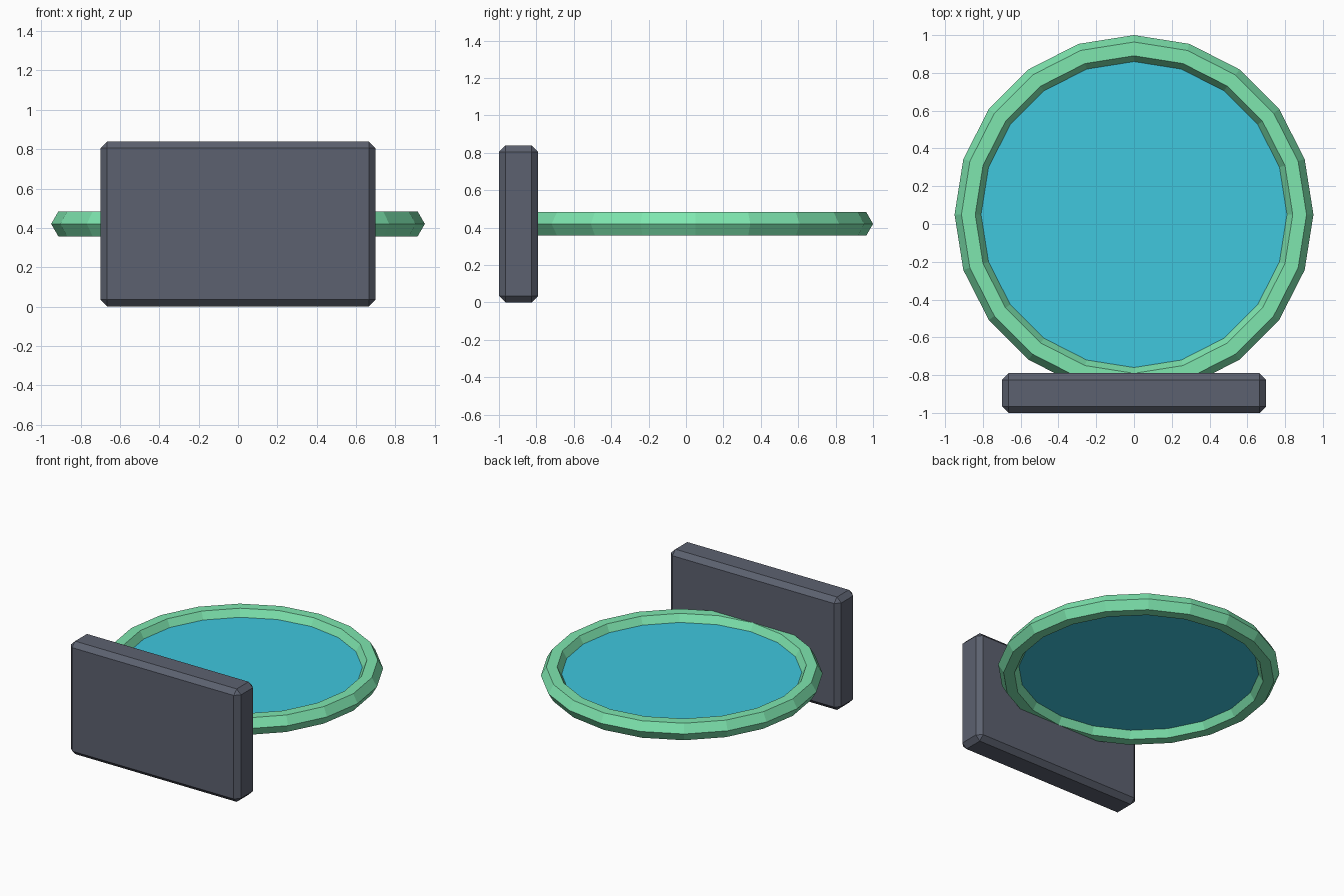
import bpy

if "Cube" in bpy.data.objects:
    bpy.data.objects.remove(bpy.data.objects["Cube"])

SIDES = 20
CENTRE = (0, 0.05, 0.42)


def finish(name, colour):
    obj = bpy.context.object
    obj.name = name
    mat = bpy.data.materials.new(name + "_colour")
    mat.diffuse_color = (*colour, 1)
    mat.use_nodes = True
    mat.node_tree.nodes["Principled BSDF"].inputs["Base Color"].default_value = mat.diffuse_color
    obj.data.materials.append(mat)
    return obj


# Upright mounting plate with chamfered edges
bpy.ops.mesh.primitive_cube_add(size=1, location=(0, -0.895, 0.42))
plate = finish("mounting_plate", (0.107, 0.12, 0.16))
plate.scale = (1.4, 0.21, 0.84)
bpy.ops.object.transform_apply(location=False, rotation=False, scale=True)
bevel = plate.modifiers.new("chamfer", 'BEVEL')
bevel.width = 0.035
bevel.segments = 1

# Hoop: low-poly torus with a hexagonal section
bpy.ops.mesh.primitive_torus_add(major_segments=SIDES, minor_segments=6,
                                 major_radius=0.877, minor_radius=0.073,
                                 location=CENTRE)
finish("hoop", (0.21, 0.79, 0.43))

# Thin panel filling the hoop
bpy.ops.mesh.primitive_cylinder_add(vertices=SIDES, radius=0.812, depth=0.02,
                                    location=CENTRE)
finish("hoop_panel", (0.05, 0.57, 0.73))
